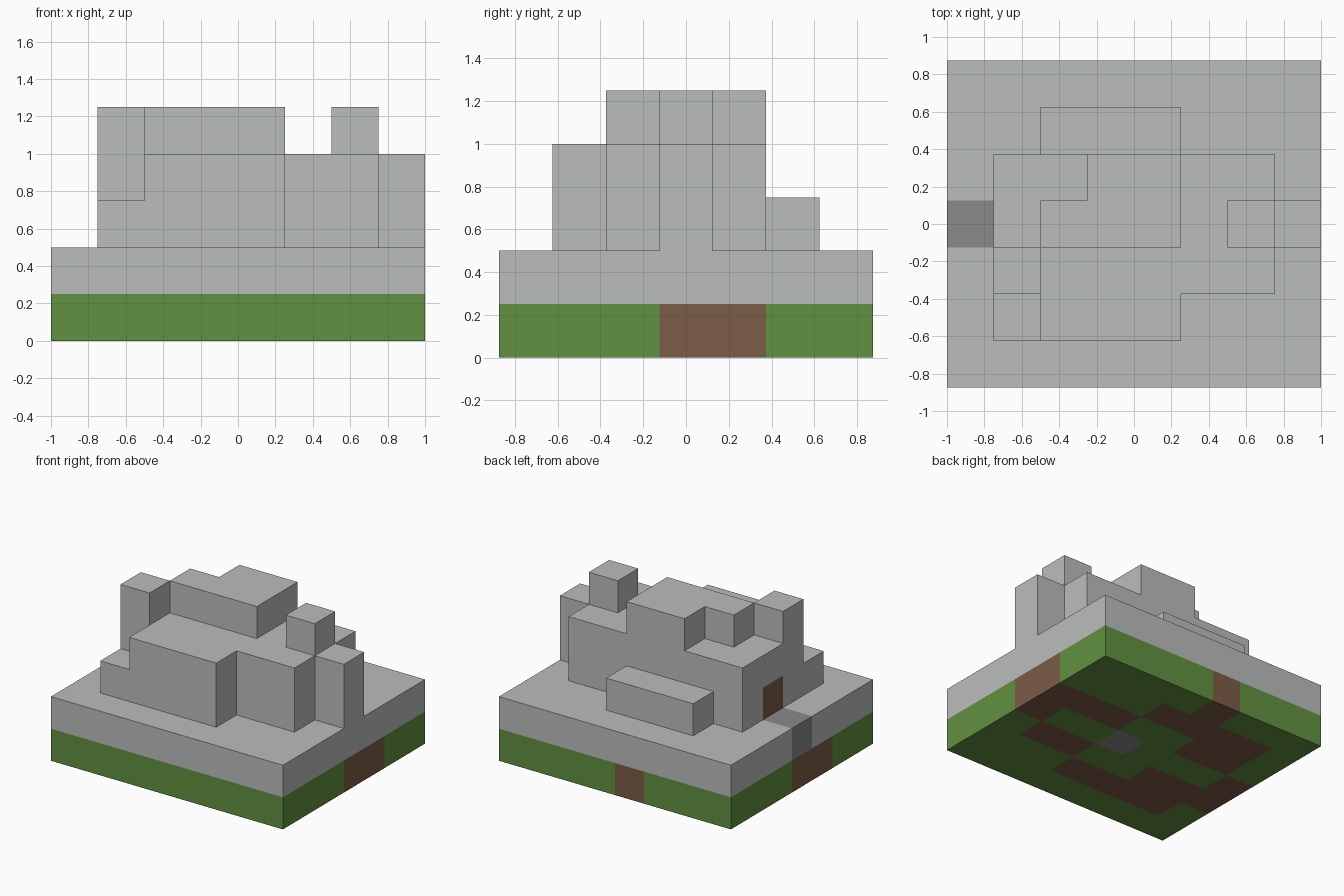
import bpy, bmesh, math
from mathutils import Vector

cube = bpy.data.objects.get("Cube")
if cube:
    bpy.data.objects.remove(cube)

CELL = 0.25
COLS, ROWS = 8, 7


def make_material(name, rgb):
    mat = bpy.data.materials.new(name)
    mat.use_nodes = True
    colour = (*rgb, 1.0)
    mat.diffuse_color = colour
    mat.node_tree.nodes["Principled BSDF"].inputs["Base Color"].default_value = colour
    return mat


MATERIALS = {
    "G": make_material("grass green", (0.122, 0.283, 0.053)),
    "B": make_material("earth brown", (0.202, 0.107, 0.061)),
    "S": make_material("dark stone", (0.254, 0.254, 0.254)),
    "L": make_material("light stone", (0.497, 0.515, 0.515)),
}

# Ground plan of the bottom layer, back row first
GROUND = [
    "GGGBGGGG",
    "GBBBBGGG",
    "GBBGGBBB",
    "BGGGSGGB",
    "BBBGGBBG",
    "GBBBBGGG",
    "GGGGGGGG",
]

# Number of stacked blocks in each column, back row first
HEIGHTS = [
    "22222222",
    "22333222",
    "24455442",
    "24555454",
    "25444442",
    "23444222",
    "22222222",
]

PATH = (0, 3, 1)
DOOR = (1, 3, 2)

# Fill the block grid: row index is counted from the front
blocks = {}
for j in range(ROWS):
    row = ROWS - 1 - j
    for i in range(COLS):
        for k in range(int(HEIGHTS[row][i])):
            blocks[i, j, k] = GROUND[row][i] if k == 0 else "L"
blocks[PATH] = "S"
blocks[DOOR] = "B"


def build_part(name, cells):
    """Skin the exposed sides of some blocks and merge flat areas of one colour."""
    keys = sorted({blocks[c] for c in cells})
    bm = bmesh.new()
    for cell in cells:
        centre = Vector((cell[0] + 0.5 - COLS / 2, cell[1] + 0.5 - ROWS / 2, cell[2] + 0.5))
        for axis in range(3):
            for sign in (-1, 1):
                normal = Vector((0, 0, 0))
                normal[axis] = sign
                neighbour = tuple(int(c + n) for c, n in zip(cell, normal))
                if neighbour in blocks:
                    continue
                u = Vector((0, 0, 0))
                u[(axis + 1) % 3] = 0.5
                v = normal.cross(u)
                mid = centre + normal * 0.5
                corners = (mid - u - v, mid + u - v, mid + u + v, mid - u + v)
                face = bm.faces.new([bm.verts.new(p * CELL) for p in corners])
                face.material_index = keys.index(blocks[cell])
    bmesh.ops.remove_doubles(bm, verts=bm.verts[:], dist=0.001)
    bmesh.ops.dissolve_limit(bm, angle_limit=math.radians(1), verts=bm.verts[:],
                             edges=bm.edges[:], delimit={"MATERIAL"})
    mesh = bpy.data.meshes.new(name)
    bm.to_mesh(mesh)
    bm.free()
    for key in keys:
        mesh.materials.append(MATERIALS[key])
    obj = bpy.data.objects.new(name, mesh)
    bpy.context.collection.objects.link(obj)
    return obj


def layers(low, high):
    return [c for c in blocks if low <= c[2] <= high and c not in (PATH, DOOR)]


# Ground, terrace, house walls and raised roof blocks
build_part("ground_layer", layers(0, 0))
build_part("stone_terrace", layers(1, 1))
build_part("house_walls", layers(2, 3))
build_part("raised_roof_and_chimneys", layers(4, 4))

# Entrance
build_part("path_slab", [PATH])
build_part("door", [DOOR])
